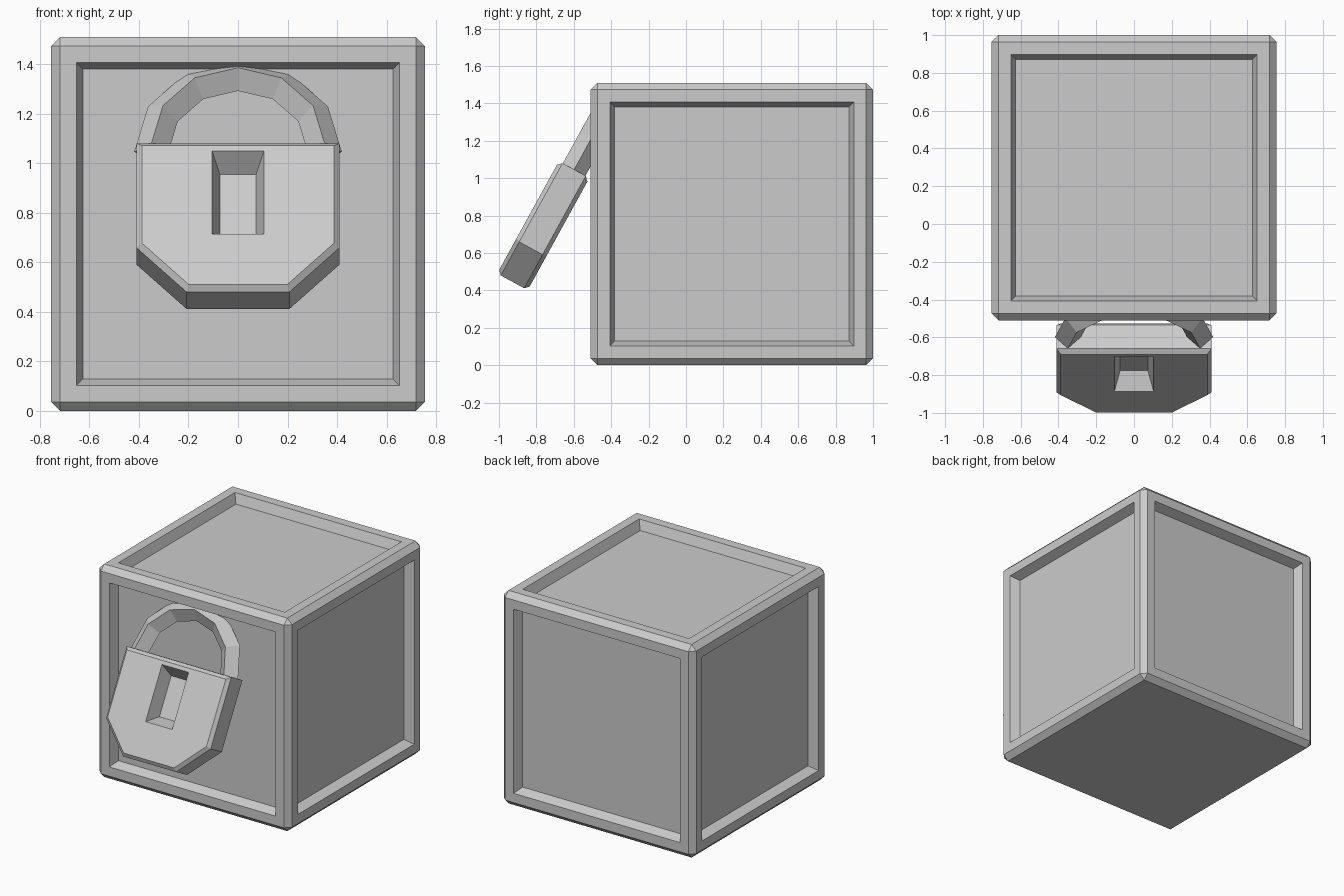
import bpy, bmesh
from math import radians, pi
from mathutils import Matrix

if "Cube" in bpy.data.objects:
    bpy.data.objects.remove(bpy.data.objects["Cube"])

# padlock frame: origin at the middle of the body's top face, leaning against the crate
LOCK = Matrix.Translation((0, -0.598, 1.046)) @ Matrix.Rotation(radians(-28.8), 4, 'X')


def make(name, bm, matrix=Matrix()):
    bmesh.ops.recalc_face_normals(bm, faces=bm.faces[:])
    me = bpy.data.meshes.new(name)
    bm.to_mesh(me)
    bm.free()
    ob = bpy.data.objects.new(name, me)
    ob.matrix_world = matrix
    bpy.context.collection.objects.link(ob)
    return ob


# crate: chamfered cube with recessed panels on every side but the bottom
bm = bmesh.new()
bmesh.ops.create_cube(bm, size=1.51)
bmesh.ops.bevel(bm, geom=bm.edges[:], offset=0.037, segments=1, affect='EDGES')
bm.normal_update()
panels = [f for f in bm.faces if f.calc_area() > 1 and f.normal.z > -0.5]
bmesh.ops.inset_individual(bm, faces=panels, thickness=0.093)
bmesh.ops.inset_individual(bm, faces=panels, thickness=0.037, depth=-0.065)
make("crate", bm, Matrix.Translation((0, 0.245, 0.755)))

# padlock body: six-sided plate with chamfered front and back rims
T = 0.093
half = [(0.41, 0), (0.41, -0.48), (0.207, -0.685)]
outline = half + [(-x, z) for x, z in reversed(half)]
bm = bmesh.new()
face = bm.faces.new([bm.verts.new((x, -T, z)) for x, z in outline])
ext = bmesh.ops.extrude_face_region(bm, geom=[face], use_keep_orig=True)
bmesh.ops.translate(bm, vec=(0, 2 * T, 0),
                    verts=[g for g in ext["geom"] if isinstance(g, bmesh.types.BMVert)])
bmesh.ops.recalc_face_normals(bm, faces=bm.faces[:])
rims = [e for e in bm.edges if abs(e.verts[0].co.y - e.verts[1].co.y) < 1e-5]
bmesh.ops.bevel(bm, geom=rims, offset=0.022, segments=1, affect='EDGES')
body = make("padlock_body", bm, LOCK)

# keyhole: tapered pocket cut into the front of the body
bm = bmesh.new()
bmesh.ops.create_cube(bm, size=2)
for v in bm.verts:
    sx, sz, y = (0.135, 0.245, -0.19) if v.co.y < 0 else (0.073, 0.137, 0.004)
    v.co = (v.co.x * sx, y, v.co.z * sz - 0.239)
cutter = make("keyhole_cutter", bm, LOCK)
cutter.hide_render = True
mod = body.modifiers.new("keyhole", 'BOOLEAN')
mod.operation, mod.solver, mod.object = 'DIFFERENCE', 'EXACT', cutter
bpy.context.view_layer.objects.active = body
bpy.ops.object.modifier_apply(modifier=mod.name)
bpy.data.objects.remove(cutter)

# shackle: diamond section swept through a half circle
R, r = 0.35, 0.069
bm = bmesh.new()
vs = [bm.verts.new(p) for p in ((R + r, 0, 0), (R, r, 0), (R - r, 0, 0), (R, -r, 0))]
ring = [bm.edges.new((vs[i], vs[(i + 1) % 4])) for i in range(4)]
bmesh.ops.spin(bm, geom=vs + ring, cent=(0, 0, 0), axis=(0, -1, 0), angle=pi, steps=6)
bmesh.ops.holes_fill(bm, edges=[e for e in bm.edges if e.is_boundary], sides=4)
make("shackle", bm, LOCK)
